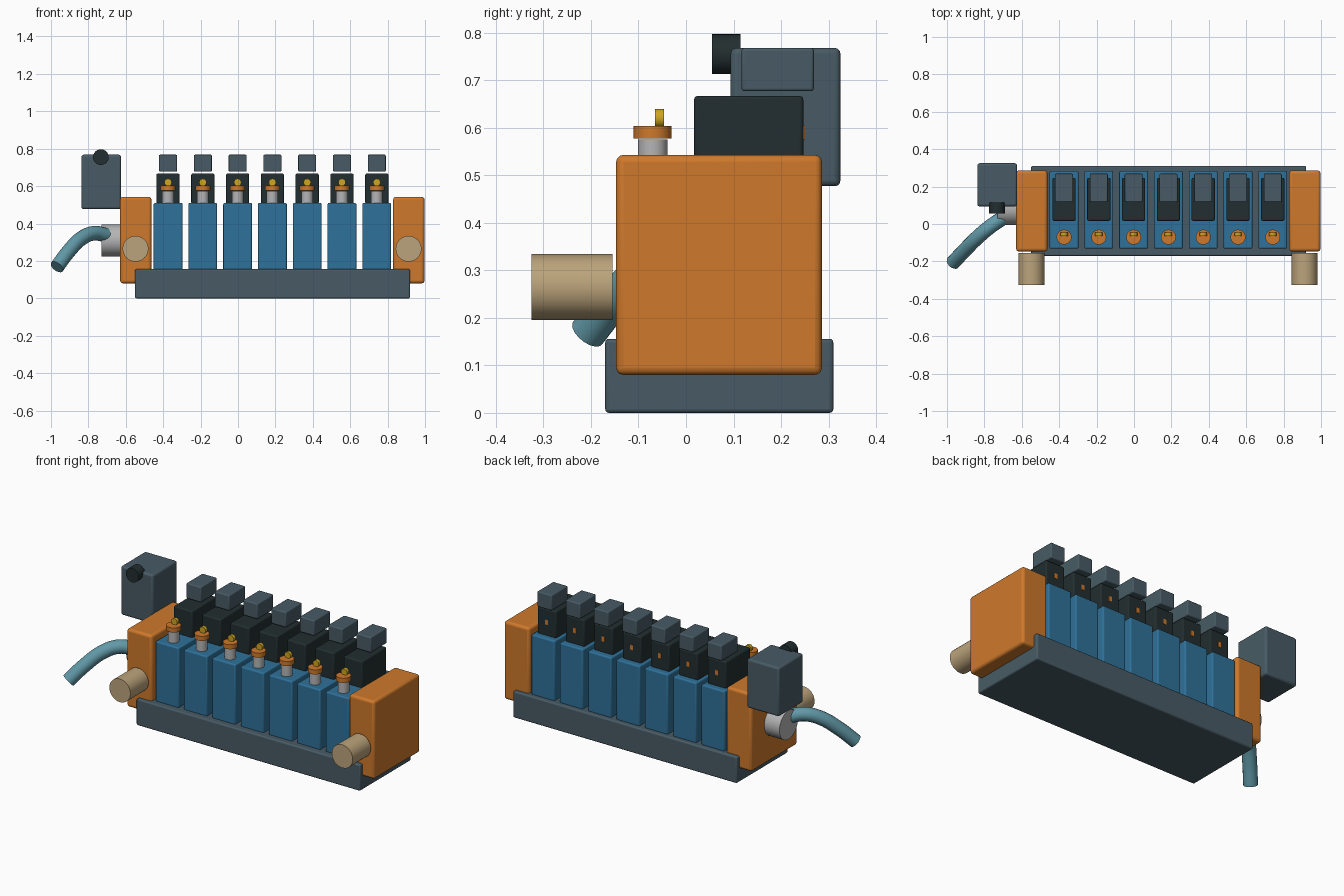
import bpy, math
from mathutils import Vector

if "Cube" in bpy.data.objects:
    bpy.data.objects.remove(bpy.data.objects["Cube"])


def material(name, r, g, b):
    m = bpy.data.materials.new(name)
    m.diffuse_color = (r, g, b, 1)
    m.use_nodes = True
    m.node_tree.nodes["Principled BSDF"].inputs["Base Color"].default_value = m.diffuse_color
    return m


SLATE = material("slate", 0.065, 0.105, 0.13)
ORANGE = material("orange", 0.62, 0.19, 0.024)
BLUE = material("blue", 0.028, 0.165, 0.32)
BLACK = material("near_black", 0.016, 0.027, 0.029)
TAN = material("tan", 0.50, 0.37, 0.20)
TEAL = material("teal", 0.12, 0.32, 0.39)
STEEL = material("steel", 0.46, 0.46, 0.47)
YELLOW = material("yellow", 0.62, 0.38, 0.015)


def finish(ob, name, mat):
    ob.name = name
    ob.data.materials.append(mat)
    return ob


def box(name, x, y, z, mat, bevel=0.008):
    """Rounded box from (min, max) ranges."""
    lo, hi = Vector((x[0], y[0], z[0])), Vector((x[1], y[1], z[1]))
    bpy.ops.mesh.primitive_cube_add(size=1, location=(lo + hi) / 2)
    ob = bpy.context.object
    ob.scale = hi - lo
    bpy.ops.object.transform_apply(location=False, rotation=False, scale=True)
    if bevel:
        mod = ob.modifiers.new("round_edges", 'BEVEL')
        mod.width, mod.segments = bevel, 3
        bpy.ops.object.shade_smooth_by_angle(angle=math.radians(35))
    return finish(ob, name, mat)


def cylinder(name, start, end, radius, mat, sides=32):
    """Cylinder between two points."""
    a, b = Vector(start), Vector(end)
    bpy.ops.mesh.primitive_cylinder_add(vertices=sides, radius=radius,
                                        depth=(b - a).length, location=(a + b) / 2)
    ob = bpy.context.object
    ob.rotation_euler = (b - a).to_track_quat('Z', 'Y').to_euler()
    bpy.ops.object.shade_smooth_by_angle(angle=math.radians(35))
    return finish(ob, name, mat)


# Base tray and end blocks with front ports
box("base", (-0.55, 0.92), (-0.17, 0.31), (0, 0.156), SLATE)
for side, x0, port_x in (("left", -0.63, -0.548), ("right", 0.83, 0.912)):
    box(side + "_end_block", (x0, x0 + 0.167), (-0.147, 0.286), (0.08, 0.543), ORANGE, 0.015)
    cylinder(side + "_port", (port_x, -0.325, 0.265), (port_x, -0.155, 0.265), 0.069, TAN)

# Row of seven valve units
for i in range(7):
    x = -0.374 + i * 0.186
    n = "_%d" % (i + 1)
    box("valve_body" + n, (x - 0.077, x + 0.077), (-0.132, 0.283), (0.15, 0.51), BLUE)
    box("coil" + n, (x - 0.062, x + 0.062), (0.017, 0.247), (0.505, 0.667), BLACK)
    box("connector" + n, (x - 0.048, x + 0.048), (0.117, 0.269), (0.677, 0.768), SLATE, 0.006)
    box("rear_tab" + n, (x - 0.01, x + 0.01), (0.244, 0.25), (0.575, 0.605), ORANGE, 0)
    cylinder("stem" + n, (x, -0.07, 0.50), (x, -0.07, 0.575), 0.031, STEEL, 24)
    cylinder("collar" + n, (x, -0.07, 0.577), (x, -0.07, 0.604), 0.04, ORANGE, 24)
    cylinder("knob" + n, (x, -0.065, 0.62), (x, -0.046, 0.62), 0.02, YELLOW, 12)

# Control box with a cable gland
box("control_box", (-0.837, -0.625), (0.094, 0.325), (0.477, 0.768), SLATE, 0.012)
cylinder("cable_gland", (-0.733, 0.055, 0.755), (-0.733, 0.115, 0.755), 0.042, BLACK)

# Side inlet and bent hose
cylinder("inlet", (-0.73, 0.08, 0.31), (-0.61, 0.08, 0.31), 0.086, STEEL)
curve = bpy.data.curves.new("hose", 'CURVE')
curve.dimensions = '3D'
curve.bevel_depth = 0.039
curve.bevel_resolution = 6
curve.resolution_u = 8
curve.use_fill_caps = True
path = [(-0.705, 0.03, 0.338), (-0.77, -0.015, 0.348), (-0.835, -0.07, 0.322),
        (-0.905, -0.14, 0.252), (-0.968, -0.207, 0.168)]
spline = curve.splines.new('BEZIER')
spline.bezier_points.add(len(path) - 1)
for point, co in zip(spline.bezier_points, path):
    point.co = co
    point.handle_left_type = point.handle_right_type = 'AUTO'
hose = bpy.data.objects.new("hose", curve)
bpy.context.collection.objects.link(hose)
bpy.ops.object.select_all(action='DESELECT')
hose.select_set(True)
bpy.context.view_layer.objects.active = hose
bpy.ops.object.convert(target='MESH')
hose = bpy.context.object
bpy.ops.object.shade_smooth_by_angle(angle=math.radians(40))
finish(hose, "hose", TEAL)
